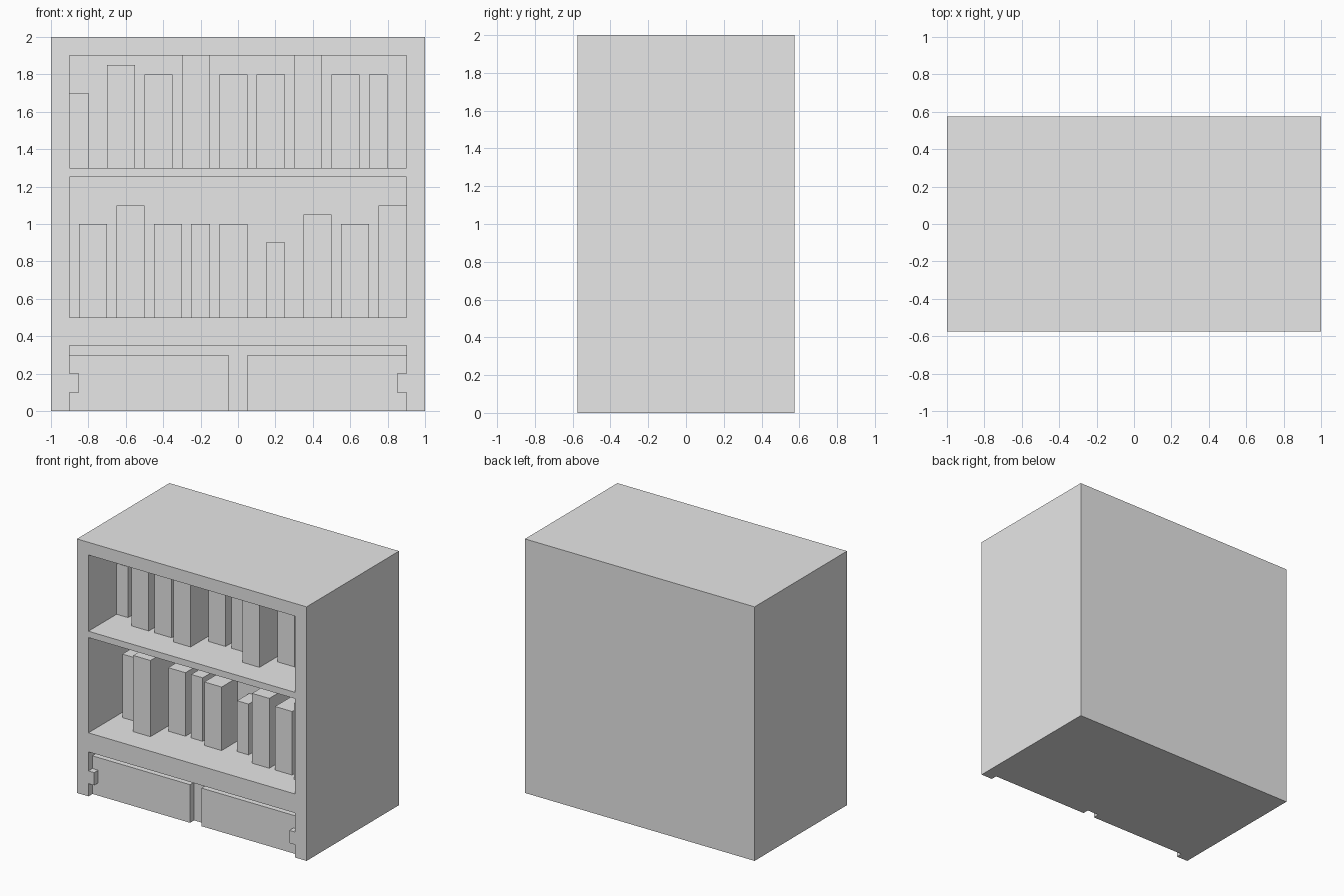
import bpy
import bmesh

if "Cube" in bpy.data.objects:
    bpy.data.objects.remove(bpy.data.objects["Cube"], do_unlink=True)

FRONT, BACK = -0.575, 0.575
REAR_WALL = 0.5        # depth of the shelf bays, measured from the front
RECESS = 0.1           # depth of the drawer recess
BOOK_WIDE, BOOK_THIN = 0.15, 0.1

grey = bpy.data.materials.new("plain grey")
grey.use_nodes = True
grey.diffuse_color = (0.8, 0.8, 0.8, 1)
grey.node_tree.nodes["Principled BSDF"].inputs["Base Color"].default_value = (0.8, 0.8, 0.8, 1)


def prism(name, profile, y0, y1):
    """Extrude an (x, z) outline from y0 back to y1."""
    bm = bmesh.new()
    face = bm.faces.new([bm.verts.new((x, y0, z)) for x, z in profile])
    grown = bmesh.ops.extrude_face_region(bm, geom=[face])["geom"]
    for v in grown:
        if isinstance(v, bmesh.types.BMVert):
            v.co.y = y1
    bmesh.ops.recalc_face_normals(bm, faces=bm.faces)
    mesh = bpy.data.meshes.new(name)
    bm.to_mesh(mesh)
    bm.free()
    mesh.materials.append(grey)
    obj = bpy.data.objects.new(name, mesh)
    bpy.context.collection.objects.link(obj)
    return obj


def box(name, x0, x1, z0, z1, y0, y1):
    return prism(name, [(x0, z0), (x1, z0), (x1, z1), (x0, z1)], y0, y1)


# Cabinet body, hollowed by two shelf bays and a drawer recess
cabinet = box("cabinet", -1, 1, 0, 2, FRONT, BACK)
half = [(0.9, -0.1), (0.9, 0.1), (0.85, 0.1), (0.85, 0.2), (0.9, 0.2), (0.9, 0.35)]
recess = half + [(-x, z) for x, z in reversed(half)]   # notches leave the side tabs
cutters = [
    box("upper_bay_cutter", -0.9, 0.9, 1.3, 1.9, FRONT - 0.1, FRONT + REAR_WALL),
    box("lower_bay_cutter", -0.9, 0.9, 0.5, 1.25, FRONT - 0.1, FRONT + REAR_WALL),
    prism("drawer_recess_cutter", recess, FRONT - 0.1, FRONT + RECESS),
]
for cutter in cutters:
    cutter.hide_render = True
    mod = cabinet.modifiers.new(cutter.name, "BOOLEAN")
    mod.operation = "DIFFERENCE"
    mod.solver = "EXACT"
    mod.object = cutter

# Bake the cuts and drop the cutters
depsgraph = bpy.context.evaluated_depsgraph_get()
hollowed = bpy.data.meshes.new_from_object(cabinet.evaluated_get(depsgraph))
cabinet.modifiers.clear()
cabinet.data = hollowed
for cutter in cutters:
    bpy.data.objects.remove(cutter, do_unlink=True)

# Drawer fronts
for name, side in (("right_drawer", -1), ("left_drawer", 1)):
    x0, x1 = sorted((0.05 * side, 0.9 * side))
    box(name, x0, x1, 0, 0.3, FRONT + 0.05, FRONT + RECESS)

# Books: left edge, width, top height, setback from the front
upper_books = [
    (-0.9, BOOK_THIN, 1.7, 0.35), (-0.7, BOOK_WIDE, 1.85, 0.25),
    (-0.5, BOOK_WIDE, 1.8, 0.25), (-0.3, BOOK_WIDE, 1.9, 0.2),
    (-0.1, BOOK_WIDE, 1.8, 0.35), (0.1, BOOK_WIDE, 1.8, 0.35),
    (0.3, BOOK_WIDE, 1.9, 0.2), (0.5, BOOK_WIDE, 1.8, 0.35),
    (0.7, BOOK_THIN, 1.8, 0.35),
]
lower_books = [
    (-0.85, BOOK_WIDE, 1.0, 0.35), (-0.65, BOOK_WIDE, 1.1, 0.2),
    (-0.45, BOOK_WIDE, 1.0, 0.35), (-0.25, BOOK_THIN, 1.0, 0.35),
    (-0.1, BOOK_WIDE, 1.0, 0.3), (0.15, BOOK_THIN, 0.9, 0.35),
    (0.35, BOOK_WIDE, 1.05, 0.25), (0.55, BOOK_WIDE, 1.0, 0.25),
    (0.75, BOOK_WIDE, 1.1, 0.2),
]
for shelf, floor, books in (("upper", 1.3, upper_books), ("lower", 0.5, lower_books)):
    for i, (x, width, top, setback) in enumerate(books, 1):
        box(f"{shelf}_book_{i}", x, x + width, floor, top,
            FRONT + setback, FRONT + REAR_WALL)
